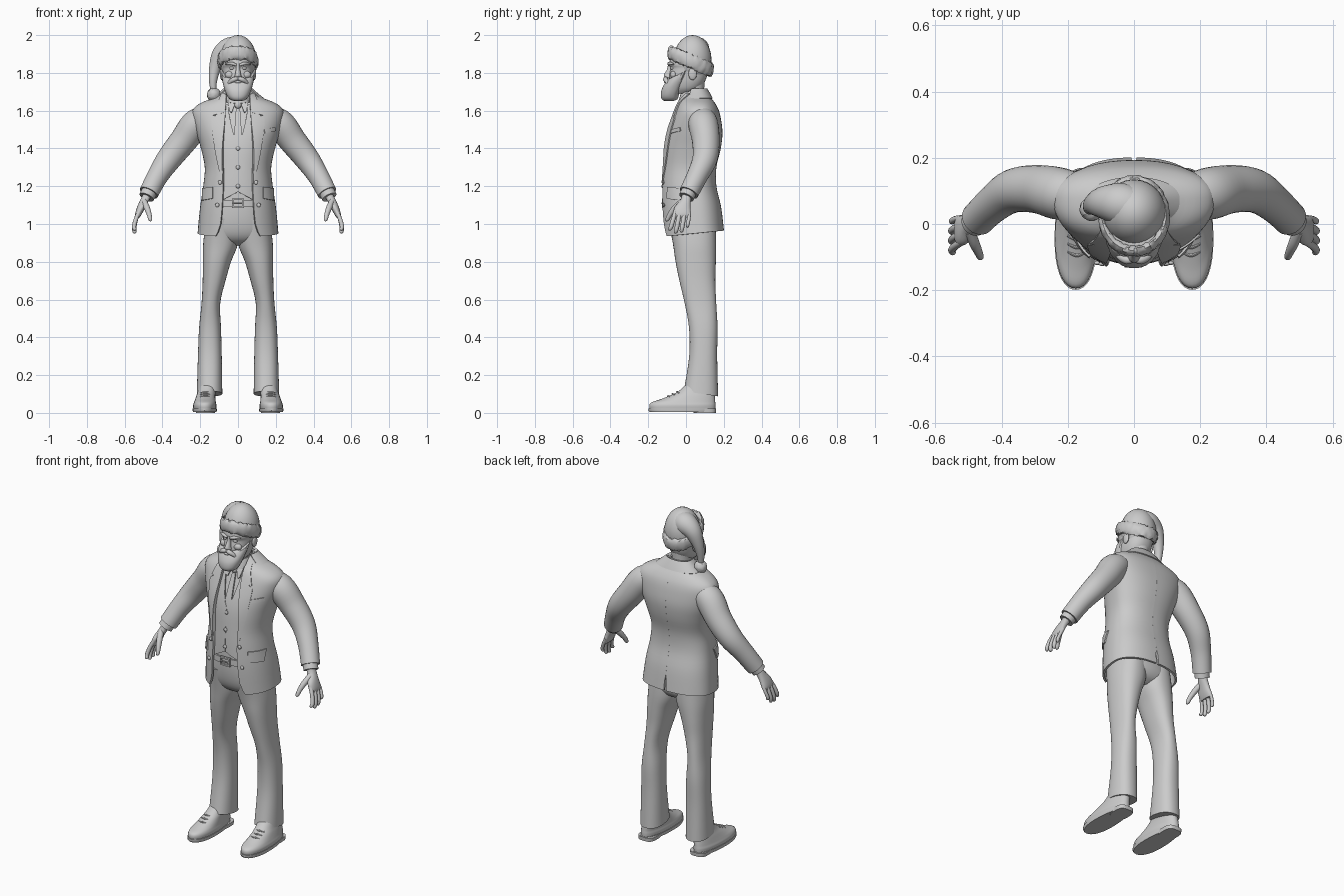
import bpy, bmesh, math, random
from mathutils import Vector, Matrix
random.seed(4)
PI = math.pi


def spline(pts, k=4):
    """Catmull-Rom through tuples of any dimension."""
    out, n = [], len(pts)
    for i in range(n - 1):
        p = [pts[max(i - 1, 0)], pts[i], pts[i + 1], pts[min(i + 2, n - 1)]]
        for s in range(k):
            t = s / k
            out.append(tuple(.5 * (2 * b + (c - a) * t + (2 * a - 5 * b + 4 * c - d) * t * t
                       + (3 * b - a - 3 * c + d) * t ** 3) for a, b, c, d in zip(*p)))
    return out + [tuple(pts[-1])]


def finish(name, bm, mirror=False, thick=0):
    bmesh.ops.recalc_face_normals(bm, faces=bm.faces)
    me = bpy.data.meshes.new(name)
    bm.to_mesh(me)
    bm.free()
    ob = bpy.data.objects.new(name, me)
    bpy.context.collection.objects.link(ob)
    if thick:
        m = ob.modifiers.new("thickness", 'SOLIDIFY')
        m.thickness, m.offset = thick, 0
    if mirror:
        ob.modifiers.new("mirror", 'MIRROR').use_mirror_merge = False
    return ob


def skin(name, rings, closed=True, mirror=False, thick=0, wrap=False):
    bm = bmesh.new()
    vs = [[bm.verts.new(p) for p in r] for r in rings]
    for a, b in zip(vs, vs[1:] + ([vs[0]] if wrap else [])):
        for i in range(len(a) if closed else len(a) - 1):
            j = (i + 1) % len(a)
            bm.faces.new((a[i], a[j], b[j], b[i]))
    if closed and not thick and not wrap:
        bm.faces.new(vs[0])
        bm.faces.new(vs[-1])
    return finish(name, bm, mirror, thick)


def oval(row, m=.5, n=2.3, t0=0, t1=None, segs=36, off=0):
    """Superellipse ring; row = z, centre x, half width, front y, back y, tilt."""
    z, cx, rx, yf, yb, tilt = row
    full, mid = t1 is None, yf + m * (yb - yf)
    ring = []
    for i in range(segs if full else segs + 1):
        t = t0 + ((2 * PI if full else t1) - t0) * i / segs
        s, c = math.sin(t), math.cos(t)
        d = (mid - yf if c > 0 else yb - mid) + off
        y = mid - d * math.copysign(abs(c) ** (2 / n), c)
        ring.append((cx + (rx + off) * math.copysign(abs(s) ** (2 / n), s), y, z + tilt * (y - yf)))
    return ring


def loft(name, rows, mirror=False, thick=0, k=4, **kw):
    rows = [tuple(r) + (0,) * (6 - len(r)) for r in rows]
    return skin(name, [oval(r, **kw) for r in spline(rows, k)], True, mirror, thick)


def tube(name, pts, mirror=False, segs=16, k=5):
    pts = spline(pts, k)
    ps = [Vector(p[:3]) for p in pts]
    rings, u = [], None
    for i, p in enumerate(ps):
        d = (ps[min(i + 1, len(ps) - 1)] - ps[max(i - 1, 0)]).normalized()
        u = d.orthogonal() if u is None else u - d * u.dot(d)
        u.normalize()
        v = d.cross(u)
        rings.append([p + (u * math.cos(a) + v * math.sin(a)) * pts[i][3]
                      for a in (2 * PI * j / segs for j in range(segs))])
    return skin(name, rings, True, mirror)


def ball(name, loc, size, mirror=False):
    bm = bmesh.new()
    bmesh.ops.create_uvsphere(bm, u_segments=28, v_segments=16, radius=1,
                              matrix=Matrix.Translation(loc) @ Matrix.Diagonal((*size, 1)))
    return finish(name, bm, mirror)


# Jacket body table: z, centre x, half width, front y, back y, tilt
COAT = spline([(1.705, 0, .066, .0, .1, 0), (1.668, 0, .115, -.022, .125, 0), (1.635, 0, .195, -.04, .15, 0),
               (1.60, 0, .235, -.055, .168, 0), (1.55, 0, .235, -.075, .18, 0), (1.48, 0, .215, -.1, .187, 0),
               (1.40, 0, .19, -.117, .178, 0), (1.30, 0, .17, -.125, .155, 0), (1.20, 0, .178, -.13, .155, 0),
               (1.08, 0, .195, -.13, .18, .03), (.933, 0, .208, -.12, .195, .1)])


def on_coat(x, z, off):
    """Point on the front of the jacket surface, pushed out by off."""
    i = next((i for i in range(1, len(COAT) - 1) if COAT[i][0] <= z), len(COAT) - 1)
    a, b = COAT[i - 1], COAT[i]
    f = min(max((z - a[0]) / (b[0] - a[0]), 0), 1)
    _, _, rx, yf, yb, _ = [p + (q - p) * f for p, q in zip(a, b)]
    mid, q = yf + .6 * (yb - yf), min(abs(x) / rx, 1)
    y = mid - (mid - yf) * (1 - q ** 2.3) ** (1 / 2.3)
    return x + off * x / rx, y - off, z


def patch(name, ea, eb, off, thick=.007, mirror=True):
    """Cloth panel between two (x, z) edge lines, laid on the chest."""
    ea, eb = spline(ea, 5), spline(eb, 5)
    grid = [[on_coat(a[0] + (b[0] - a[0]) * j / 8, a[1] + (b[1] - a[1]) * j / 8, off) for j in range(9)]
            for a, b in zip(ea, eb)]
    return skin(name, grid, False, mirror, thick)


# Jacket: half shell open in front, with a back vent, mirrored
OPEN = [(1.71, .06), (1.6, .066), (1.4, .08), (1.2, .076), (1.05, .085), (.98, .093), (.93, .118)]
rings = []
for r in COAT:
    g = next((a[1] + (b[1] - a[1]) * (a[0] - r[0]) / (a[0] - b[0]) for a, b in zip(OPEN, OPEN[1:]) if r[0] >= b[0]))
    rings.append(oval(r, .6, 2.3, math.asin((g / r[2]) ** 1.15), PI - (.02 if r[0] < 1.03 else 0), 28))
skin("jacket", rings, False, True, .012)
skin("jacket_collar", [oval((z, 0, rx, yf, yb, .02), .6, 2.2, 1.0, 2 * PI - 1.0, 36)
                       for z, rx, yf, yb in ((1.66, .135, -.02, .137), (1.69, .098, -.01, .122),
                                             (1.712, .074, .0, .108))], False, False, .01)
patch("lapel", [(.06, 1.665), (.066, 1.56), (.079, 1.4), (.077, 1.22)],
      [(.125, 1.555), (.135, 1.545), (.118, 1.4), (.08, 1.215)], .008)
patch("upper_lapel", [(.06, 1.69), (.062, 1.64), (.066, 1.59)], [(.078, 1.69), (.108, 1.63), (.128, 1.575)], .009)
patch("pocket_flap", [(.128, 1.195), (.128, 1.165), (.128, 1.135)], [(.178, 1.19), (.18, 1.155), (.181, 1.125)], .008)
patch("breast_pocket", [(.135, 1.5), (.137, 1.48)], [(.19, 1.512), (.192, 1.492)], .006, .008, False)
for i, (x, z) in enumerate(((.091, 1.22), (.105, 1.10))):
    ball(f"jacket_button_{i}", on_coat(x, z, .009), (.011, .006, .011), True)

# Vest, shirt and tie
loft("shirt_body", [(z, 0, rx - .03, yf + .026, yb - .03) for z, _, rx, yf, yb, _ in COAT[4::4] if z > 1.1], m=.6)
patch("vest", [(.055, 1.63), (.045, 1.56), (.02, 1.46), (.001, 1.41), (.001, 1.29), (.001, 1.17)],
      [(.1, 1.63), (.11, 1.56), (.12, 1.46), (.12, 1.4), (.12, 1.27), (.12, 1.11)], -.012)
for z in (1.4, 1.3, 1.2):
    ball("vest_button", on_coat(0, z, -.006), (.011, .006, .011))
patch("tie", [(-.01, 1.625), (-.016, 1.55), (-.026, 1.4)], [(.01, 1.625), (.016, 1.55), (.026, 1.4)], -.015, .009, False)
ball("tie_knot", on_coat(0, 1.63, -.008), (.018, .014, .02))
patch("shirt_collar_point", [(.004, 1.655), (.018, 1.63), (.034, 1.59)], [(.05, 1.675), (.055, 1.64), (.045, 1.595)], -.008)
loft("shirt_collar", [(1.64, 0, .068, -.04, .105, .1), (1.67, 0, .064, -.03, .1, .15), (1.695, 0, .06, -.022, .098, .15)], thick=.008)

# Sleeves, cuffs and cuff buttons
tube("sleeve", [(.13, .085, 1.565, .055), (.215, .09, 1.535, .078), (.29, .105, 1.44, .073), (.365, .1, 1.345, .066),
                (.425, .06, 1.255, .056), (.472, .015, 1.165, .052)], True, 28)
tube("shirt_cuff", [(.465, .02, 1.18, .042), (.484, .002, 1.142, .041)], True, 24)
for i in range(3):
    ball(f"sleeve_button_{i}", (.475 - .016 * i, .066 + .013 * i, 1.2 + .024 * i), (.008, .008, .008), True)

# Hands
loft("palm", [(1.165, .475, .024, -.02, .032), (1.13, .492, .024, -.028, .026), (1.09, .512, .022, -.06, .024),
              (1.055, .526, .018, -.066, .026), (1.035, .531, .011, -.06, .022)], True, segs=24)
for i, (tip, w) in enumerate(((.965, .0115), (.95, .012), (.955, .0115), (.98, .0095))):
    y = -.054 + .024 * i
    tube(f"finger_{i}", [(.52, y, 1.07, w), (.539, y - .012 + .003 * i, 1.03, w), (.55, y - .024 + .005 * i, .6 * tip + .41, w),
                         (.547, y - .032 + .007 * i, tip + .006, w * .8), (.546, y - .033 + .007 * i, tip, .002)], True, 12)
tube("thumb", [(.497, -.02, 1.12, .016), (.482, -.058, 1.085, .016), (.47, -.085, 1.05, .013),
               (.464, -.1, 1.022, .01), (.463, -.103, 1.014, .002)], True, 12)

# Trousers and belt
loft("trouser_hips", [(1.17, 0, .148, -.106, .12), (1.05, 0, .165, -.104, .15), (.96, 0, .176, -.088, .16),
                      (.91, 0, .15, -.055, .14), (.885, 0, .06, .0, .1)])
legs = [(1.03, .0, .168, -.095, .155), (.9, .0, .184, -.07, .16), (.8, .037, .186, -.055, .158), (.7, .066, .187, -.035, .155),
        (.58, .094, .193, -.007, .16), (.45, .09, .206, .016, .167), (.3, .086, .212, .017, .165), (.115, .083, .218, -.012, .17)]
loft("trouser_leg", [(z, (a + b) / 2, (b - a) / 2, f, k, -.15 * (z < .2)) for z, a, b, f, k in legs], True)
loft("belt", [(z, 0, .167, -.114, .15) for z in (1.092, 1.128)], thick=.008, k=1)
skin("belt_buckle", [[(math.copysign(s, a), -.122 + d, 1.11 + math.copysign(h, b))
                      for a, b in ((1, 1), (-1, 1), (-1, -1), (1, -1))]
                     for s, h, d in ((.032, .025, .008), (.032, .025, -.005), (.023, .016, -.005), (.023, .016, .008))],
     True, wrap=True)
tube("belt_prong", [(-.028, -.128, 1.11, .004), (.024, -.128, 1.11, .004)], segs=8)

# Shoes
loft("shoe", [(.018, .176, .06, -.192, .155), (.04, .176, .062, -.194, .156), (.056, .175, .058, -.182, .155),
              (.072, .173, .054, -.135, .154), (.092, .17, .05, -.085, .152), (.115, .165, .047, -.04, .15), (.15, .16, .044, .0, .145)],
     True, m=.42, n=2.2)
loft("shoe_sole", [(.004, .176, .062, -.192, .15), (.012, .176, .064, -.199, .158), (.024, .176, .064, -.199, .158)], True, m=.42, n=2.2, k=1)
loft("shoe_heel", [(0, .172, .05, .04, .158), (.022, .172, .052, .035, .16)], True, n=3.2, k=1)
for i in range(3):
    y, z = -.095 + .024 * i, .087 + .011 * i
    tube(f"shoe_lace_{i}", [(.145, y + .012, z - .004, .004), (.172, y, z + .002, .005), (.2, y + .012, z - .004, .004)], True, 8)

# Head, face and ears
loft("neck", [(1.62, 0, .058, -.02, .1), (1.7, 0, .054, -.02, .096), (1.78, 0, .06, -.03, .1)], n=2)
loft("head", [(1.69, 0, .04, -.07, .03), (1.715, 0, .062, -.08, .07), (1.75, 0, .074, -.088, .098), (1.79, 0, .079, -.088, .113),
              (1.825, 0, .081, -.082, .12), (1.85, 0, .083, -.089, .122), (1.92, 0, .075, -.07, .115)])
loft("nose", [(1.85, 0, .009, -.095, -.07), (1.82, 0, .011, -.1, -.07), (1.79, 0, .016, -.117, -.07),
              (1.778, 0, .02, -.112, -.07), (1.77, 0, .012, -.1, -.07)], n=2, segs=16)
ball("eye", (.032, -.071, 1.825), (.014, .012, .009), True)
tube("eyebrow", [(.01, -.09, 1.841, .006), (.035, -.088, 1.85, .009), (.066, -.066, 1.846, .004)], True, 10)
ball("cheek", (.043, -.066, 1.79), (.026, .018, .02), True)
ball("ear", (.086, .035, 1.795), (.01, .022, .033), True)

# Beard and moustache
beard = spline([(1.651, 0, .015, -.11, -.07, 0), (1.657, 0, .042, -.125, -.045, .05), (1.675, 0, .06, -.133, -.035, .15),
                (1.705, 0, .075, -.131, -.01, .3), (1.735, 0, .084, -.118, .015, .4), (1.762, 0, .086, -.1, .03, .5)])
skin("beard", [[(x * (1 + .012 * (-1) ** i), y, z) for i, (x, y, z) in enumerate(oval(r, .6, 2.2, segs=48))] for r in beard])
tube("moustache", [(.0, -.104, 1.77, .009), (.02, -.109, 1.766, .013), (.042, -.1, 1.752, .01), (.056, -.093, 1.732, .003)], True, 12)
ball("lower_lip", (0, -.104, 1.752), (.02, .012, .008))

# Hat: dome, drooping tail, fluffy band and pompom
ball("hat_dome", (0, .035, 1.87), (.097, .1, .13))
tube("hat_tail", [(.02, .045, 1.93, .055), (-.04, .06, 1.925, .064), (-.09, .065, 1.895, .05), (-.12, .06, 1.83, .033),
                  (-.132, .05, 1.76, .022), (-.13, .045, 1.7, .014)], False, 20)
band = []
for i in range(72):
    a, ring = 2 * PI * i / 72, []
    for j in range(14):
        b, w = 2 * PI * j / 14, random.uniform(.85, 1.15)
        r, h = 1 + .15 * w * math.cos(b), .036 * w * math.sin(b)
        y = -.106 * r * math.cos(a)
        ring.append((.094 * r * math.sin(a), .024 + y + h * .15, 1.862 - .42 * y + h))
    band.append(ring)
skin("hat_fur_band", band, wrap=True)
pom = ball("hat_pompom", (-.128, .045, 1.685), (.036, .036, .036))
for v in pom.data.vertices:
    v.co += v.normal * random.uniform(-.002, .002)

# Apply modifiers and smooth the surfaces
bpy.ops.object.select_all(action='SELECT')
bpy.context.view_layer.objects.active = pom
bpy.ops.object.convert(target='MESH')
bpy.ops.object.shade_smooth_by_angle(angle=math.radians(40))
